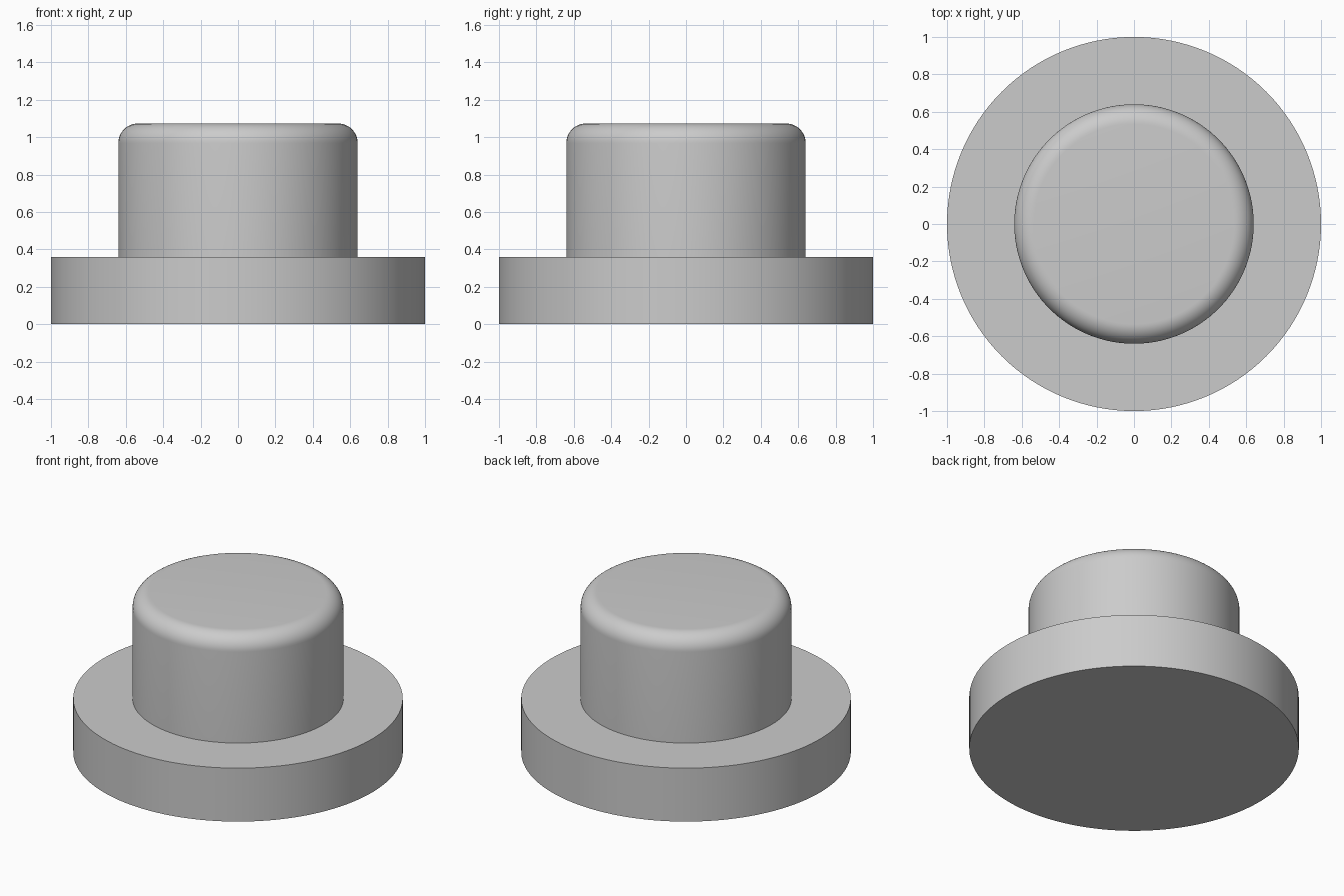
import bpy
import bmesh
from math import sin, cos, pi, radians

cube = bpy.data.objects.get("Cube")
if cube:
    bpy.data.objects.remove(cube, do_unlink=True)

SEGMENTS = 128
FLANGE_RADIUS, FLANGE_HEIGHT = 1.0, 0.358
BOSS_RADIUS, TOTAL_HEIGHT = 0.64, 1.073
FILLET, FILLET_STEPS = 0.105, 12

grey = bpy.data.materials.new("plain grey")
grey.use_nodes = True
colour = (0.6, 0.6, 0.6, 1)
grey.diffuse_color = colour
grey.node_tree.nodes["Principled BSDF"].inputs["Base Color"].default_value = colour


def lathe(name, profile):
    """Revolve (radius, height) points into a closed solid with flat end caps."""
    bm = bmesh.new()
    rings = [[bm.verts.new((r * cos(2 * pi * i / SEGMENTS), r * sin(2 * pi * i / SEGMENTS), z))
              for i in range(SEGMENTS)] for r, z in profile]
    for low, high in zip(rings, rings[1:]):
        for i in range(SEGMENTS):
            j = (i + 1) % SEGMENTS
            bm.faces.new((low[i], low[j], high[j], high[i]))
    bm.faces.new(rings[0][::-1])
    bm.faces.new(rings[-1])
    mesh = bpy.data.meshes.new(name)
    bm.to_mesh(mesh)
    bm.free()
    mesh.materials.append(grey)
    obj = bpy.data.objects.new(name, mesh)
    bpy.context.collection.objects.link(obj)
    bpy.ops.object.select_all(action='DESELECT')
    obj.select_set(True)
    bpy.context.view_layer.objects.active = obj
    bpy.ops.object.shade_smooth_by_angle(angle=radians(30))
    return obj


# Wide flange stepping in to a boss with a rounded top rim
profile = [(FLANGE_RADIUS, 0), (FLANGE_RADIUS, FLANGE_HEIGHT), (BOSS_RADIUS, FLANGE_HEIGHT)]
for step in range(FILLET_STEPS + 1):
    a = pi / 2 * step / FILLET_STEPS
    profile.append((BOSS_RADIUS - FILLET + FILLET * cos(a),
                    TOTAL_HEIGHT - FILLET + FILLET * sin(a)))
lathe("flanged_plug", profile)
